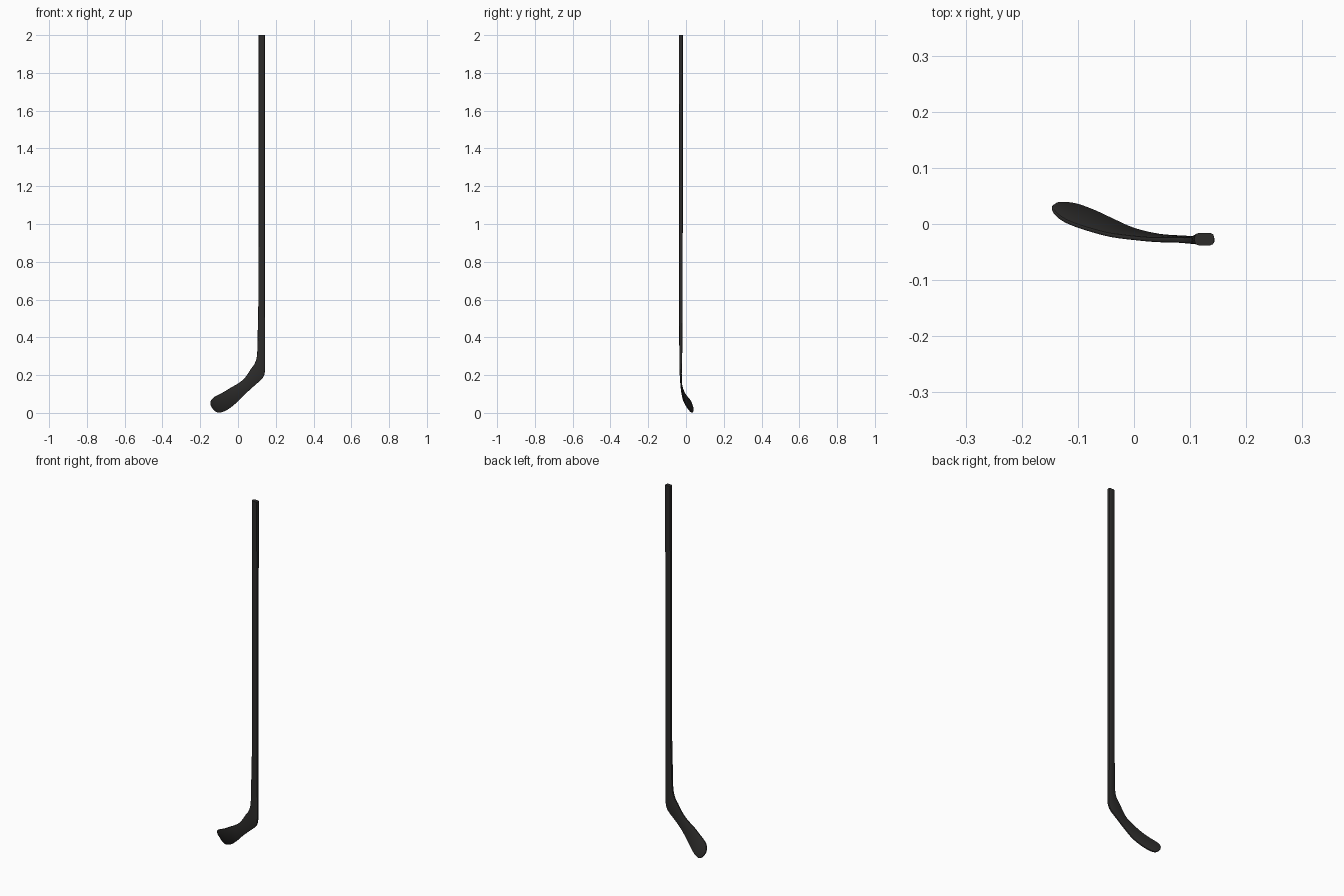
import bpy, bmesh, math
from mathutils import Vector

if "Cube" in bpy.data.objects:
    bpy.data.objects.remove(bpy.data.objects["Cube"])

# Each station: outer/lower edge (x, y, z), inner/upper edge (x, y, z), thickness
STATIONS = [
    ((.143, -.027, .60), (.108, -.027, .60), .019),
    ((.143, -.027, .36), (.104, -.028, .41), .016),
    ((.143, -.028, .25), (.101, -.029, .31), .013),
    ((.140, -.028, .205), (.090, -.029, .265), .011),
    ((.125, -.027, .178), (.070, -.028, .235), .010),
    ((.090, -.025, .147), (.040, -.028, .190), .009),
    ((.045, -.021, .106), (.010, -.026, .162), .008),
    ((.000, -.010, .061), (-.040, -.020, .132), .008),
    ((-.040, .008, .028), (-.080, -.010, .108), .008),
    ((-.070, .022, .010), (-.115, .002, .090), .008),
    ((-.100, .033, .002), (-.134, .013, .077), .008),
    ((-.122, .037, .011), (-.144, .024, .062), .007),
    ((-.137, .037, .027), (-.146, .031, .046), .005),
]


def spline(p0, p1, p2, p3, t):
    """Catmull-Rom interpolation of vectors or numbers."""
    return (p1 * 2 + (p2 - p0) * t + (p0 * 2 - p1 * 5 + p2 * 4 - p3) * t * t
            + (p1 * 3 - p0 - p2 * 3 + p3) * t ** 3) * .5


def smooth_stations(stations, steps=4):
    pts = [(Vector(a), Vector(b), t) for a, b, t in stations]
    pts = [pts[0]] + pts + [pts[-1]]
    out = []
    for i in range(1, len(pts) - 2):
        for s in range(steps):
            out.append(tuple(spline(*(pts[i + k][c] for k in (-1, 0, 1, 2)), s / steps)
                             for c in range(3)))
    return out + [pts[-1]]


def ring(a, b, thick, normal):
    """Rounded rectangle spanning a to b, three points per corner."""
    u = (b - a).normalized()
    mid, w, h = (a + b) / 2, (b - a).length / 2, thick / 2
    r = min(h * .65, w * .5)
    pts = []
    for q, (sx, sy) in enumerate(((1, 1), (-1, 1), (-1, -1), (1, -1))):
        for k in range(3):
            ang = math.radians(90 * q + 45 * k)
            pts.append(mid + u * (sx * (w - r) + r * math.cos(ang))
                       + normal * (sy * (h - r) + r * math.sin(ang)))
    return pts


# Straight shaft stations on top, then the curved heel and blade
shaft = [(Vector((.143, -.027, z)), Vector((.108, -.027, z)), t)
         for z, t in ((2, .022), (1.75, .022), (1.2, .020), (.9, .0195))]
stations = shaft + smooth_stations(STATIONS)

bm = bmesh.new()
rings = []
last = len(stations) - 1
for i, (a, b, t) in enumerate(stations):
    pa, pb = stations[max(i - 1, 0)], stations[min(i + 1, last)]
    tangent = (pb[0] + pb[1]) - (pa[0] + pa[1])
    normal = tangent.cross(b - a).normalized()
    rings.append([bm.verts.new(p) for p in ring(a, b, t, normal)])
for r0, r1 in zip(rings, rings[1:]):
    for k in range(12):
        bm.faces.new((r0[k], r0[(k + 1) % 12], r1[(k + 1) % 12], r1[k]))
bm.faces.new(rings[0])
bm.faces.new(rings[-1])
bmesh.ops.recalc_face_normals(bm, faces=bm.faces)

mesh = bpy.data.meshes.new("hockey_stick")
bm.to_mesh(mesh)
bm.free()
stick = bpy.data.objects.new("hockey_stick", mesh)
bpy.context.collection.objects.link(stick)

# Single dark finish
mat = bpy.data.materials.new("charcoal black")
mat.diffuse_color = (.026, .025, .024, 1)
mat.use_nodes = True
mat.node_tree.nodes["Principled BSDF"].inputs["Base Color"].default_value = mat.diffuse_color
mesh.materials.append(mat)

bpy.context.view_layer.objects.active = stick
stick.select_set(True)
bpy.ops.object.shade_smooth_by_angle(angle=math.radians(40))
